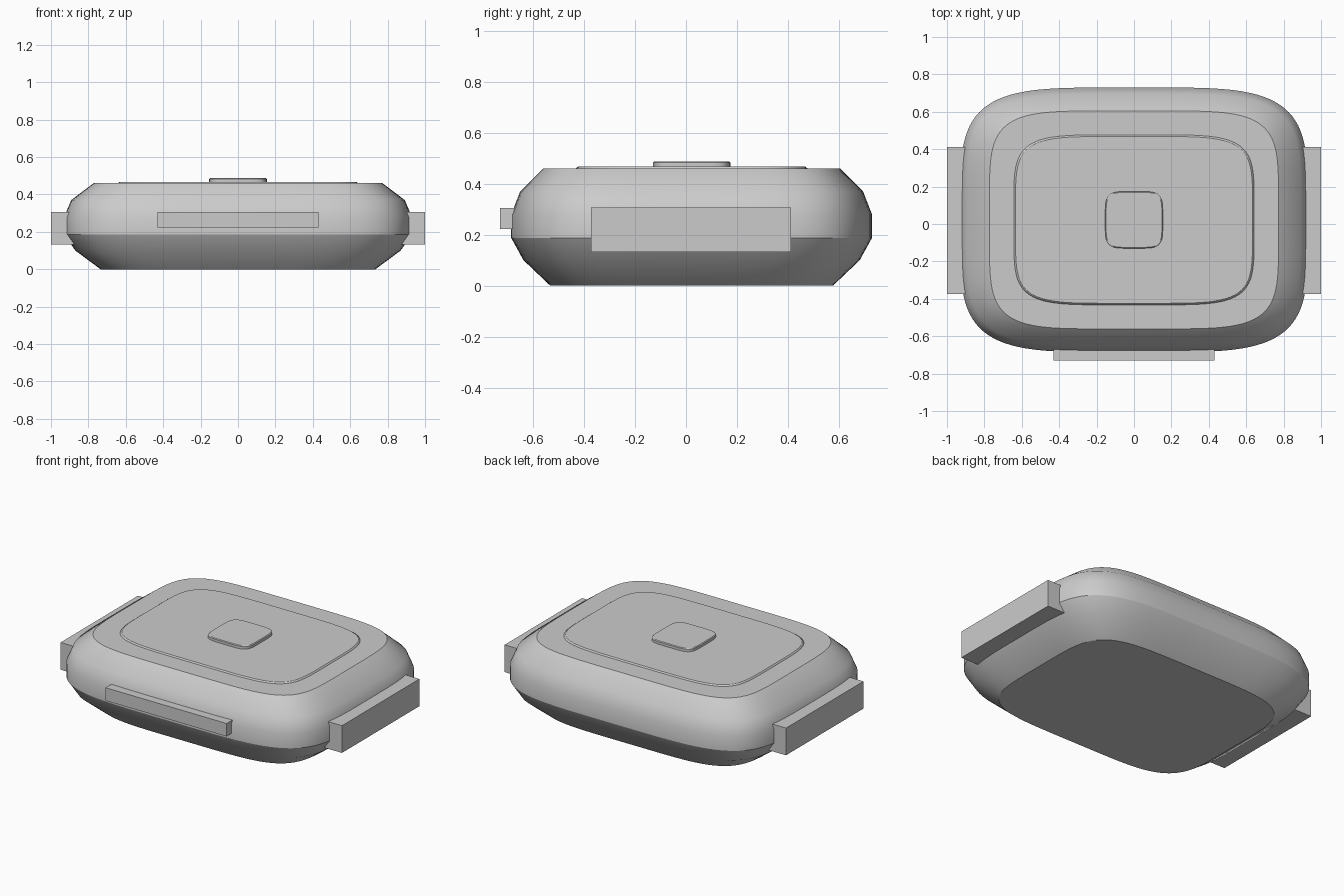
import bpy
import bmesh
from math import cos, sin, pi, copysign

cube = bpy.data.objects.get("Cube")
if cube:
    bpy.data.objects.remove(cube, do_unlink=True)

# One flat colour for everything
grey = bpy.data.materials.new("light_grey")
grey.use_nodes = True
colour = (0.6, 0.6, 0.6, 1)
grey.diffuse_color = colour
grey.node_tree.nodes["Principled BSDF"].inputs["Base Color"].default_value = colour

CENTRE_Y = 0.022
SEGMENTS = 96


def finish(name, bm):
    bmesh.ops.recalc_face_normals(bm, faces=bm.faces)
    mesh = bpy.data.meshes.new(name)
    bm.to_mesh(mesh)
    bm.free()
    mesh.materials.append(grey)
    obj = bpy.data.objects.new(name, mesh)
    bpy.context.scene.collection.objects.link(obj)
    return obj


def soft_rect(half_x, half_y, power):
    """Outline of a rectangle with softly rounded corners."""
    points = []
    for i in range(SEGMENTS):
        a = 2 * pi * (i + 0.5) / SEGMENTS
        c, s = cos(a), sin(a)
        points.append((copysign(abs(c) ** (2 / power), c) * half_x,
                       copysign(abs(s) ** (2 / power), s) * half_y))
    return points


def layered(name, levels):
    """Loft levels of (z, half x, half y, corner power, sharp edge)."""
    bm = bmesh.new()
    rings = []
    for z, hx, hy, power, sharp in levels:
        rings.append([bm.verts.new((x, y + CENTRE_Y, z))
                      for x, y in soft_rect(hx, hy, power)])
    for low, high in zip(rings, rings[1:]):
        for i in range(SEGMENTS):
            j = (i + 1) % SEGMENTS
            bm.faces.new((low[i], low[j], high[j], high[i])).smooth = True
    bm.faces.new(rings[0][::-1])
    bm.faces.new(rings[-1])
    for ring, level in zip(rings, levels):
        if level[4]:
            for i in range(SEGMENTS):
                bm.edges.get((ring[i], ring[(i + 1) % SEGMENTS])).smooth = False
    return finish(name, bm)


def box(name, low, high):
    bm = bmesh.new()
    bmesh.ops.create_cube(bm, size=1)
    for v in bm.verts:
        v.co = [(a + b) / 2 + c * (b - a) for a, b, c in zip(low, high, v.co)]
    return finish(name, bm)


# Lower tray and lid, meeting at the seam
layered("lower_tray", [
    (0.0, 0.735, 0.555, 4.8, True),
    (0.1, 0.87, 0.66, 4.6, False),
    (0.187, 0.93, 0.708, 4.4, True),
])
layered("lid", [
    (0.187, 0.93, 0.708, 4.4, True),
    (0.28, 0.93, 0.708, 4.4, False),
    (0.37, 0.892, 0.673, 4.6, False),
    (0.46, 0.773, 0.583, 5.2, True),
])

# Slightly raised panel and central button on the lid
layered("lid_panel", [
    (0.455, 0.643, 0.455, 5.2, True),
    (0.46, 0.643, 0.455, 5.2, False),
    (0.467, 0.634, 0.446, 5.2, True),
])
layered("lid_button", [
    (0.46, 0.154, 0.152, 5, True),
    (0.483, 0.154, 0.152, 5, True),
    (0.487, 0.149, 0.147, 5, True),
])

# Side clips
for side, sign in (("left", 1), ("right", -1)):
    x = sorted((0.8 * sign, sign))
    box(side + "_clip", (x[0], -0.373, 0.132), (x[1], 0.413, 0.307))

# Front latch
box("front_latch", (-0.43, -0.73, 0.222), (0.43, -0.64, 0.305))
